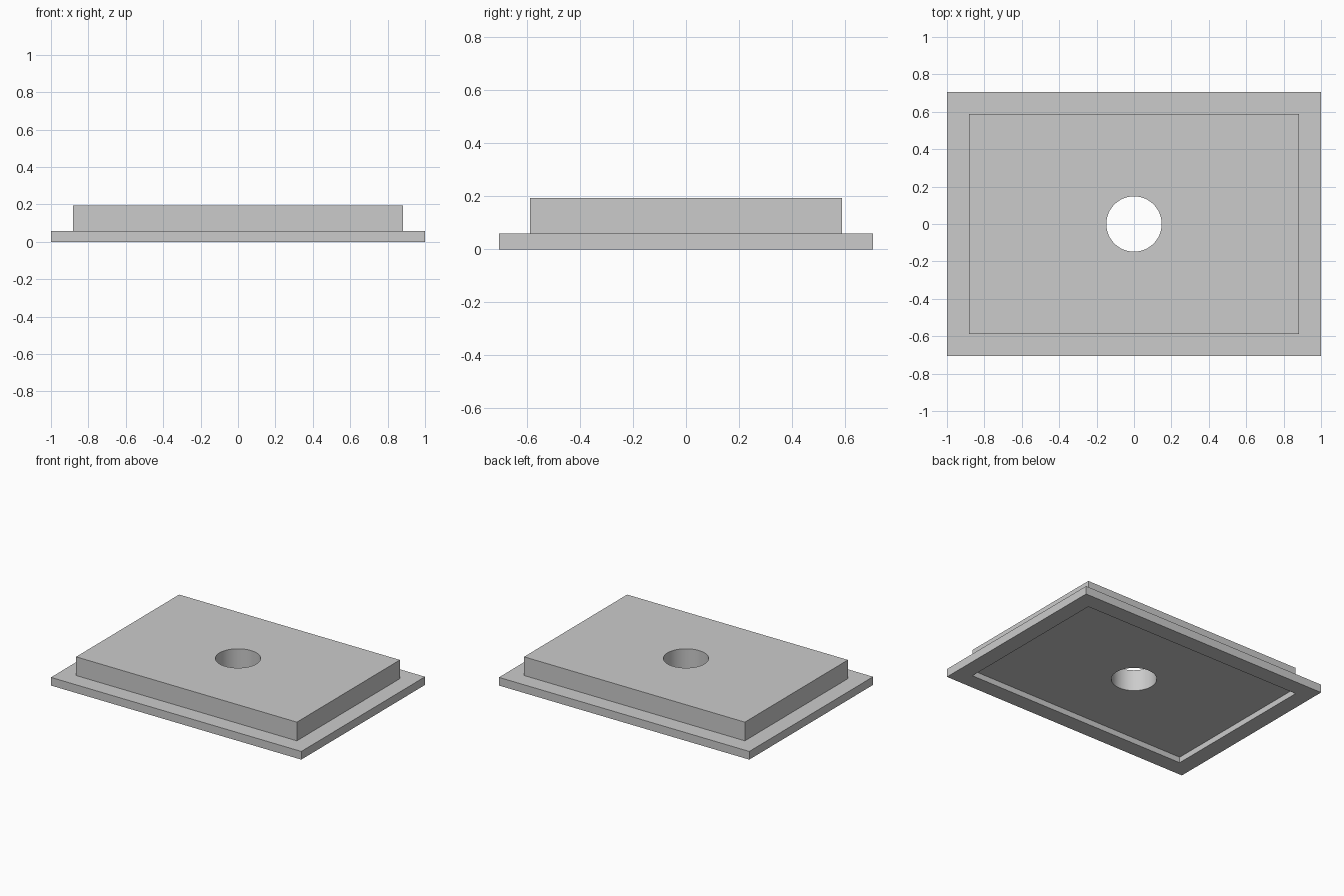
import bpy
import bmesh
from math import cos, sin, tau, radians

cube = bpy.data.objects.get("Cube")
if cube:
    bpy.data.objects.remove(cube, do_unlink=True)

OUTER = (1.0, 0.706)      # half size of the flange
INNER = (0.882, 0.588)    # half size of the raised block and the recess
FLANGE_TOP, BLOCK_TOP, RECESS = 0.059, 0.194, 0.041
HOLE_RADIUS, HOLE_SIDES = 0.148, 64

grey = bpy.data.materials.new("light grey")
grey.use_nodes = True
grey.diffuse_color = (0.6, 0.6, 0.6, 1)
grey.node_tree.nodes["Principled BSDF"].inputs["Base Color"].default_value = (0.6, 0.6, 0.6, 1)

bm = bmesh.new()


def loop(points, z):
    """Add a closed ring of vertices at height z."""
    return [bm.verts.new((x, y, z)) for x, y in points]


def rectangle(half, z):
    return loop([(sx * half[0], sy * half[1])
                 for sx, sy in ((-1, -1), (1, -1), (1, 1), (-1, 1))], z)


def circle(z):
    angles = [tau * i / HOLE_SIDES for i in range(HOLE_SIDES)]
    return loop([(HOLE_RADIUS * cos(a), HOLE_RADIUS * sin(a)) for a in angles], z)


def bridge(a, b):
    """Join two rings of equal count with quads."""
    for i in range(len(a)):
        j = (i + 1) % len(a)
        bm.faces.new((a[i], a[j], b[j], b[i]))


def fill_between(a, b):
    """Fill the flat area between a rectangle and the round hole."""
    edges = []
    for ring in (a, b):
        for i, v in enumerate(ring):
            w = ring[(i + 1) % len(ring)]
            edges.append(bm.edges.get((v, w)) or bm.edges.new((v, w)))
    bmesh.ops.triangle_fill(bm, edges=edges, use_beauty=True)


# Stepped outside: recess wall, underside rim, flange edge, ledge, block sides
rings = [rectangle(half, z) for half, z in (
    (INNER, RECESS), (INNER, 0), (OUTER, 0),
    (OUTER, FLANGE_TOP), (INNER, FLANGE_TOP), (INNER, BLOCK_TOP))]
for lower, upper in zip(rings, rings[1:]):
    bridge(lower, upper)

# Through hole, then the top face and the recess ceiling around it
hole_low, hole_high = circle(RECESS), circle(BLOCK_TOP)
bridge(hole_low, hole_high)
fill_between(rings[-1], hole_high)
fill_between(rings[0], hole_low)

bmesh.ops.recalc_face_normals(bm, faces=bm.faces[:])
mesh = bpy.data.meshes.new("flanged_plate")
bm.to_mesh(mesh)
bm.free()
mesh.materials.append(grey)

plate = bpy.data.objects.new("flanged_plate", mesh)
bpy.context.collection.objects.link(plate)
bpy.ops.object.select_all(action='DESELECT')
plate.select_set(True)
bpy.context.view_layer.objects.active = plate
bpy.ops.object.shade_smooth_by_angle(angle=radians(30))
